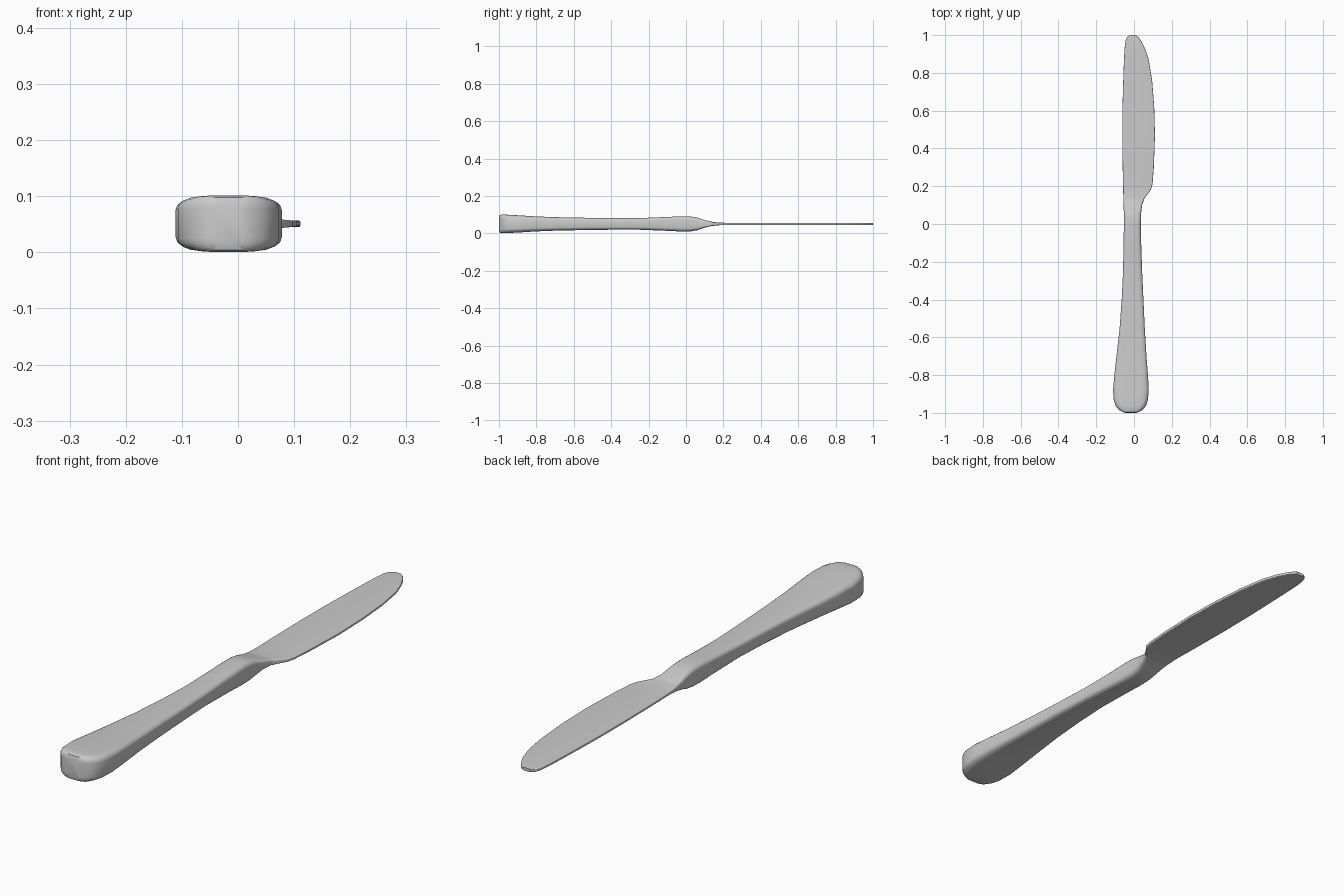
import bpy, bmesh, math

Z_MID = 0.051
STEPS = 4  # segments per rounded corner

# Stations along the knife: y, left x, right x, half thickness
HANDLE = [
    (-1.0, -0.045, 0.010, 0.036), (-0.996, -0.058, 0.024, 0.047),
    (-0.985, -0.079, 0.045, 0.050), (-0.965, -0.096, 0.062, 0.0495),
    (-0.935, -0.107, 0.073, 0.048), (-0.88, -0.111, 0.078, 0.045),
    (-0.8, -0.104, 0.074, 0.040), (-0.7, -0.093, 0.066, 0.036),
    (-0.55, -0.076, 0.057, 0.033), (-0.4, -0.065, 0.050, 0.031),
    (-0.25, -0.058, 0.043, 0.031), (-0.1, -0.055, 0.038, 0.037),
    (-0.02, -0.054, 0.037, 0.041), (0.025, -0.054, 0.037, 0.040),
    (0.06, -0.054, 0.038, 0.034), (0.1, -0.055, 0.043, 0.020),
    (0.135, -0.056, 0.055, 0.012),
]
BLADE = [
    HANDLE[-1], (0.16, -0.057, 0.074, 0.009), (0.18, -0.057, 0.089, 0.007),
    (0.21, -0.058, 0.098, 0.006), (0.3, -0.060, 0.105, 0.006),
    (0.47, -0.062, 0.111, 0.006), (0.62, -0.061, 0.107, 0.006),
    (0.76, -0.057, 0.096, 0.006), (0.87, -0.053, 0.078, 0.006),
    (0.93, -0.050, 0.058, 0.006), (0.97, -0.045, 0.038, 0.006),
    (0.99, -0.037, 0.023, 0.006), (1.0, -0.023, 0.010, 0.006),
]


def section(y, left, right, h):
    """Rounded rectangle across the knife."""
    cx, w = (left + right) / 2, (right - left) / 2
    rx, rz = min(0.75 * h, 0.45 * w), 0.45 * h
    pts = []
    for q, (sx, sz) in enumerate([(1, 1), (-1, 1), (-1, -1), (1, -1)]):
        for i in range(STEPS + 1):
            a = math.pi / 2 * (q + i / STEPS)
            pts.append((cx + sx * (w - rx) + rx * math.cos(a), y,
                        Z_MID + sz * (h - rz) + rz * math.sin(a)))
    return pts


def loft(name, stations, cap_start):
    bm = bmesh.new()
    rings = [[bm.verts.new(p) for p in section(*s)] for s in stations]
    n = len(rings[0])
    for a, b in zip(rings, rings[1:]):
        for i in range(n):
            j = (i + 1) % n
            bm.faces.new((a[i], a[j], b[j], b[i]))
    bm.faces.new(rings[0] if cap_start else rings[-1])
    bmesh.ops.recalc_face_normals(bm, faces=bm.faces)
    mesh = bpy.data.meshes.new(name)
    bm.to_mesh(mesh)
    bm.free()
    ob = bpy.data.objects.new(name, mesh)
    bpy.context.collection.objects.link(ob)
    bpy.ops.object.select_all(action='DESELECT')
    ob.select_set(True)
    bpy.context.view_layer.objects.active = ob
    bpy.ops.object.shade_smooth_by_angle(angle=math.radians(35))
    return ob


# Flared handle with bolster, and flat blade; they meet at a shared ring
loft("handle", HANDLE, True)
loft("blade", BLADE, False)
